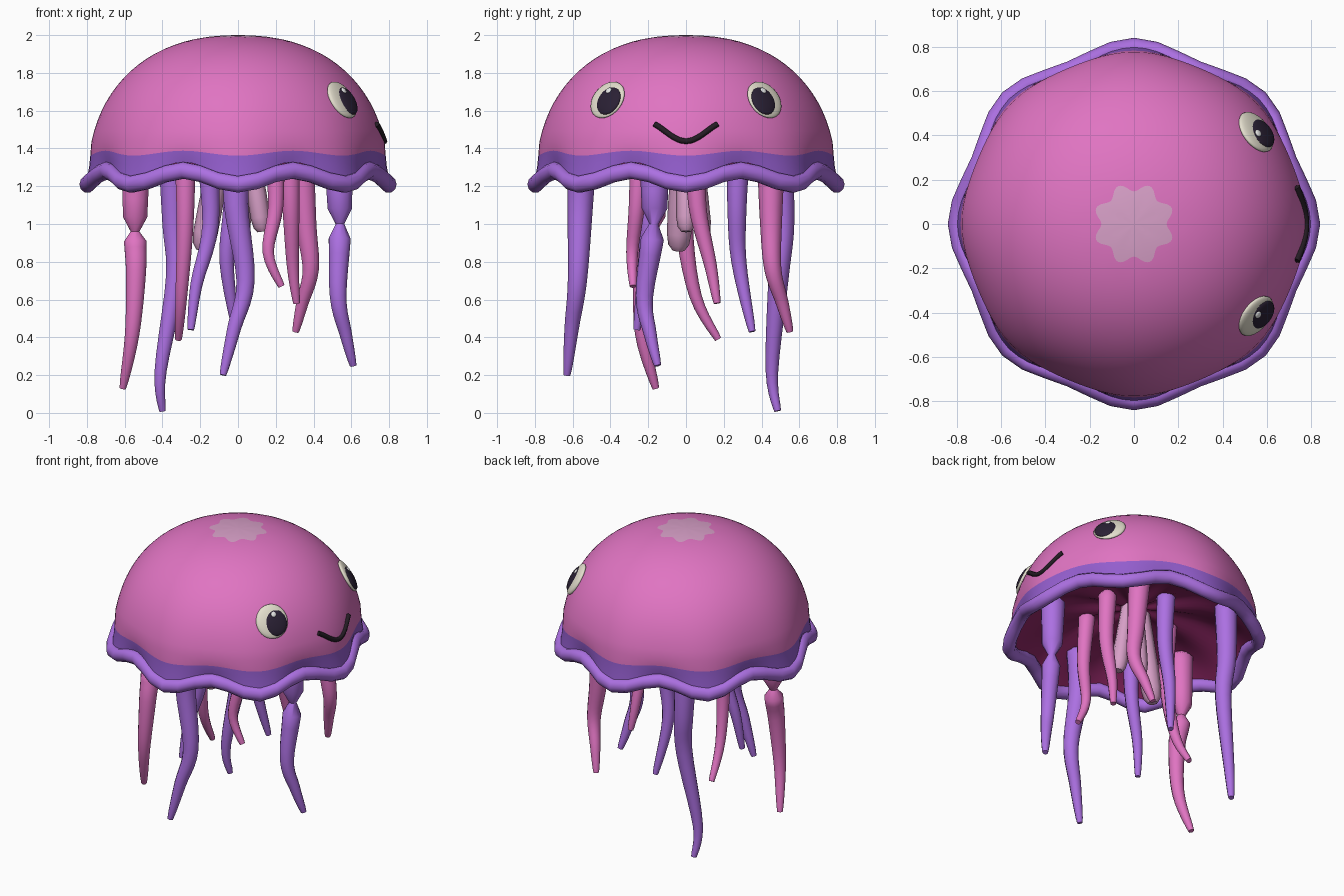
import bpy, bmesh
from math import sin, cos, pi, sqrt
from mathutils import Vector, Matrix
from mathutils.geometry import interpolate_bezier

if "Cube" in bpy.data.objects:
    bpy.data.objects.remove(bpy.data.objects["Cube"])


def material(name, *rgb):
    lin = [((c / 255 + 0.055) / 1.055) ** 2.4 for c in rgb] + [1]
    m = bpy.data.materials.new(name)
    m.use_nodes = True
    m.diffuse_color = lin
    m.node_tree.nodes["Principled BSDF"].inputs["Base Color"].default_value = lin
    return m


PINK = material("pink", 224, 116, 194)
PURPLE = material("purple", 172, 112, 226)
BAND = material("deep purple", 148, 94, 206)
PALE = material("pale pink", 216, 160, 200)
INSIDE = material("dark magenta", 142, 38, 100)
CREAM = material("eye cream", 228, 223, 206)
DARK = material("pupil black", 42, 32, 52)
MOUTH = material("mouth black", 36, 28, 36)
WHITE = material("highlight white", 250, 250, 250)


def finish(name, bm, mats, angle=60):
    bmesh.ops.recalc_face_normals(bm, faces=bm.faces)
    me = bpy.data.meshes.new(name)
    bm.to_mesh(me)
    bm.free()
    for m in mats:
        me.materials.append(m)
    ob = bpy.data.objects.new(name, me)
    bpy.context.collection.objects.link(ob)
    bpy.ops.object.select_all(action="DESELECT")
    bpy.context.view_layer.objects.active = ob
    ob.select_set(True)
    bpy.ops.object.shade_smooth_by_angle(angle=angle * pi / 180)
    return ob


def skin_rings(bm, rings, close=False, slot=lambda i: 0):
    """Bridge successive rings of points with quads."""
    loops = [[bm.verts.new(p) for p in ring] for ring in rings]
    n = len(loops[0])
    pairs = list(zip(loops, loops[1:])) + ([(loops[-1], loops[0])] if close else [])
    for i, (a, b) in enumerate(pairs):
        for k in range(n):
            j = (k + 1) % n
            bm.faces.new((a[k], a[j], b[j], b[k])).material_index = slot(i)
    return loops


# Bell shape helpers: superellipse of revolution
A, B, C, P = 0.785, 0.75, 1.25, 2.25


def bell_z(r):
    return C + B * (1 - (r / A) ** P) ** (1 / P)


def bell_point(y, z):
    r = A * (1 - ((z - C) / B) ** P) ** (1 / P)
    return Vector((sqrt(r * r - y * y), y, z))


def bell_normal(p):
    r = sqrt(p.x**2 + p.y**2)
    out = (r / A) ** (P - 1) / A
    return Vector((out * p.x / r, out * p.y / r, ((p.z - C) / B) ** (P - 1) / B)).normalized()


def polar(r, t, z):
    return Vector((r * cos(t), r * sin(t), z))


def rim_r(t):
    return 0.773 + 0.024 * cos(8 * t)


def rim_z(t):
    return 1.247 - 0.037 * cos(8 * t)


N = 96
TURN = [2 * pi * k / N for k in range(N)]

# Bell: star patch at the crown, pink dome, scalloped band
rings = []
for s in (0.03, 0.5, 1):
    rings.append([polar(s * r, t, bell_z(s * r)) for t in TURN
                  for r in [0.166 - 0.019 * cos(8 * t)]])
STEPS = 16
for i in range(STEPS):
    a = 0.25 + 1.11 * i / (STEPS - 1)
    wave = 0.01 * (i / STEPS) ** 3
    rings.append([polar(A * sin(a) ** (2 / P) * (1 + wave * cos(8 * t)), t,
                        C + B * cos(a) ** (2 / P)) for t in TURN])
band_start = len(rings)
for f in (0, 0.5, 1):
    rings.append([polar(r + (rim_r(t) - r) * f**1.5, t, z + (rim_z(t) + 0.043 - z) * f)
                  for t in TURN
                  for r, z in [(0.771 + 0.011 * cos(8 * t), 1.375 - 0.013 * cos(8 * t))]])
bm = bmesh.new()
loops = skin_rings(bm, rings, slot=lambda i: 1 if i < 2 else 2 if i >= band_start else 0)
bm.faces.new(loops[0]).material_index = 1
finish("bell", bm, [PINK, PALE, BAND])

# Underside: shallow folded ceiling
rings = []
for f in (1, 0.9, 0.75, 0.55, 0.35, 0.15, 0.02):
    rings.append([polar(rim_r(t) * f, t, rim_z(t) * f**4 + 1.46 * (1 - f**4)
                        - 0.02 * cos(8 * t) * f * (1 - f) * 4) for t in TURN])
bm = bmesh.new()
loops = skin_rings(bm, rings)
bm.faces.new(loops[-1])
under = finish("bell_underside", bm, [INSIDE])
under.data.flip_normals()

# Rim: wavy tube round the skirt
bm = bmesh.new()
rings = []
for k in range(48):
    t = 2 * pi * k / 48
    rings.append([polar(rim_r(t) + 0.043 * cos(u), t, rim_z(t) + 0.046 * sin(u))
                  for u in [2 * pi * j / 10 for j in range(10)]])
skin_rings(bm, rings, close=True)
finish("wavy_rim", bm, [PURPLE], 50)


def tube(name, path, mat, axis, sides=10):
    """Tube through (x, y, z, radius) points; axis is its rough direction."""
    pts = [Vector(p[:3]) for p in path]
    base = Vector((0, 0, 1)).rotation_difference(Vector(axis))
    bm = bmesh.new()
    rings = []
    for i, p in enumerate(pts):
        d = (pts[min(i + 1, len(pts) - 1)] - pts[max(i - 1, 0)]).normalized()
        q = Vector(axis).rotation_difference(d) @ base
        rings.append([p + q @ polar(path[i][3], 2 * pi * k / sides, 0) for k in range(sides)])
    loops = skin_rings(bm, rings)
    bm.faces.new(loops[0])
    bm.faces.new(loops[-1])
    return finish(name, bm, [mat], 50)


def tentacle(name, mat, joints, thick, pinch=None):
    """Curved tapered arm with a rounded shoulder; pinch is the height of a narrow neck."""
    pts = [Vector(j) for j in joints]
    top, end = pts[0].z, pts[-1].z
    tangents = [(pts[min(i + 1, len(pts) - 1)] - pts[max(i - 1, 0)]) / 6 for i in range(len(pts))]
    path = [(*pts[0].xy, top + 0.03, thick * 0.6)]
    for i in range(len(pts) - 1):
        a, b = pts[i], pts[i + 1]
        curve = interpolate_bezier(a, a + tangents[i], b - tangents[i + 1], b, 6)
        for p in curve[:-1]:
            path.append((*p, 0.018 + (thick - 0.018) * max(0, (p.z - end) / (top - end)) ** 0.7))
    path.append((*pts[-1], 0.018))
    if pinch:
        i = min(range(len(path)), key=lambda k: abs(path[k][2] - pinch))
        path[i] = (*path[i][:3], thick * 0.3)
    tube(name, path, mat, (0, 0, -1))


# Outer tentacles
tentacle("outer_tentacle_front", PURPLE, [(0, -.55, 1.38), (-.01, -.56, 1.1), (.04, -.575, .7),
         (-.02, -.605, .45), (-.08, -.63, .2)], .078)
tentacle("outer_tentacle_face", PURPLE, [(.53, -.17, 1.38), (.54, -.17, 1.0), (.53, -.22, .62),
         (.57, -.19, .42), (.61, -.15, .25)], .08, 1.0)
tentacle("outer_tentacle_face_back", PINK, [(.33, .45, 1.38), (.36, .45, 1.0), (.385, .46, .76),
         (.34, .51, .58), (.305, .55, .43)], .075)
tentacle("outer_tentacle_back", PURPLE, [(-.35, .49, 1.38), (-.34, .51, 1.0), (-.33, .49, .72),
         (-.41, .455, .22), (-.40, .485, .01)], .075)
tentacle("outer_tentacle_rear", PINK, [(-.54, -.18, 1.38), (-.545, -.18, .96), (-.54, -.22, .75),
         (-.56, -.23, .42), (-.61, -.16, .13)], .08, .96)

# Inner tentacles
tentacle("inner_tentacle_front", PINK, [(.19, -.24, 1.43), (.2, -.26, 1.1), (.16, -.285, .85),
         (.23, -.28, .67)], .055)
tentacle("inner_tentacle_face", PINK, [(.27, .06, 1.43), (.28, .06, 1.1), (.29, .13, .78),
         (.31, .165, .58)], .06)
tentacle("inner_tentacle_back", PURPLE, [(-.03, .28, 1.43), (-.03, .27, 1.1), (-.06, .28, .8),
         (-.01, .35, .43)], .062)
tentacle("inner_tentacle_rear", PINK, [(-.28, .0, 1.43), (-.28, -.01, 1.0), (-.3, .05, .62),
         (-.315, .17, .39)], .06)
tentacle("inner_tentacle_rear_front", PURPLE, [(-.17, -.22, 1.43), (-.145, -.2, 1.0),
         (-.22, -.23, .68), (-.25, -.26, .44)], .06)

# Central mouth arms hanging under the crown
for name, x, y, z, w in (("rear", -.19, -.04, .86, .065), ("face", .13, 0, .96, .052),
                         ("back", .02, .09, .93, .05)):
    path = [(x * (.4 + .6 * s), y * (.4 + .6 * s), 1.46 + (z - 1.46) * s, w * k)
            for s, k in ((0, .8), (.3, .9), (.6, 1), (.85, 1), (.95, .85), (1, .5))]
    tube(f"mouth_arm_{name}", path, PALE, (0, 0, -1), 8)


def disc(name, y, z, lift, size, mat):
    """Flattened ball resting on the bell, size = (thickness, width, height)."""
    p = bell_point(y, z)
    n = bell_normal(p)
    side = Vector((0, 0, 1)).cross(n).normalized()
    rot = Matrix((n, side, n.cross(side))).transposed().to_4x4()
    bm = bmesh.new()
    bmesh.ops.create_uvsphere(bm, u_segments=24, v_segments=14, radius=1)
    bm.transform(Matrix.Translation(p + n * lift) @ rot @ Matrix.Diagonal((*size, 1)))
    finish(name, bm, [mat], 180)


# Eyes on the +x face
for s, side in ((-1, "front"), (1, "back")):
    disc(f"eye_{side}", s * .415, 1.657, 0, (.026, .104, .11), CREAM)
    disc(f"pupil_{side}", s * .402, 1.645, .014, (.02, .072, .082), DARK)
    disc(f"eye_highlight_{side}", s * .395, 1.69, .029, (.008, .017, .018), WHITE)

# Smile
path = []
for i in range(17):
    y = -0.165 + 0.33 * i / 16
    z = 1.437 + 0.09 * (1 - cos(pi * abs(y) / 0.165 * 0.75)) / 1.707
    p = bell_point(y, z)
    path.append((*(p + bell_normal(p) * 0.006), 0.015))
tube("smile", path, MOUTH, (0, 1, 0), 8)
